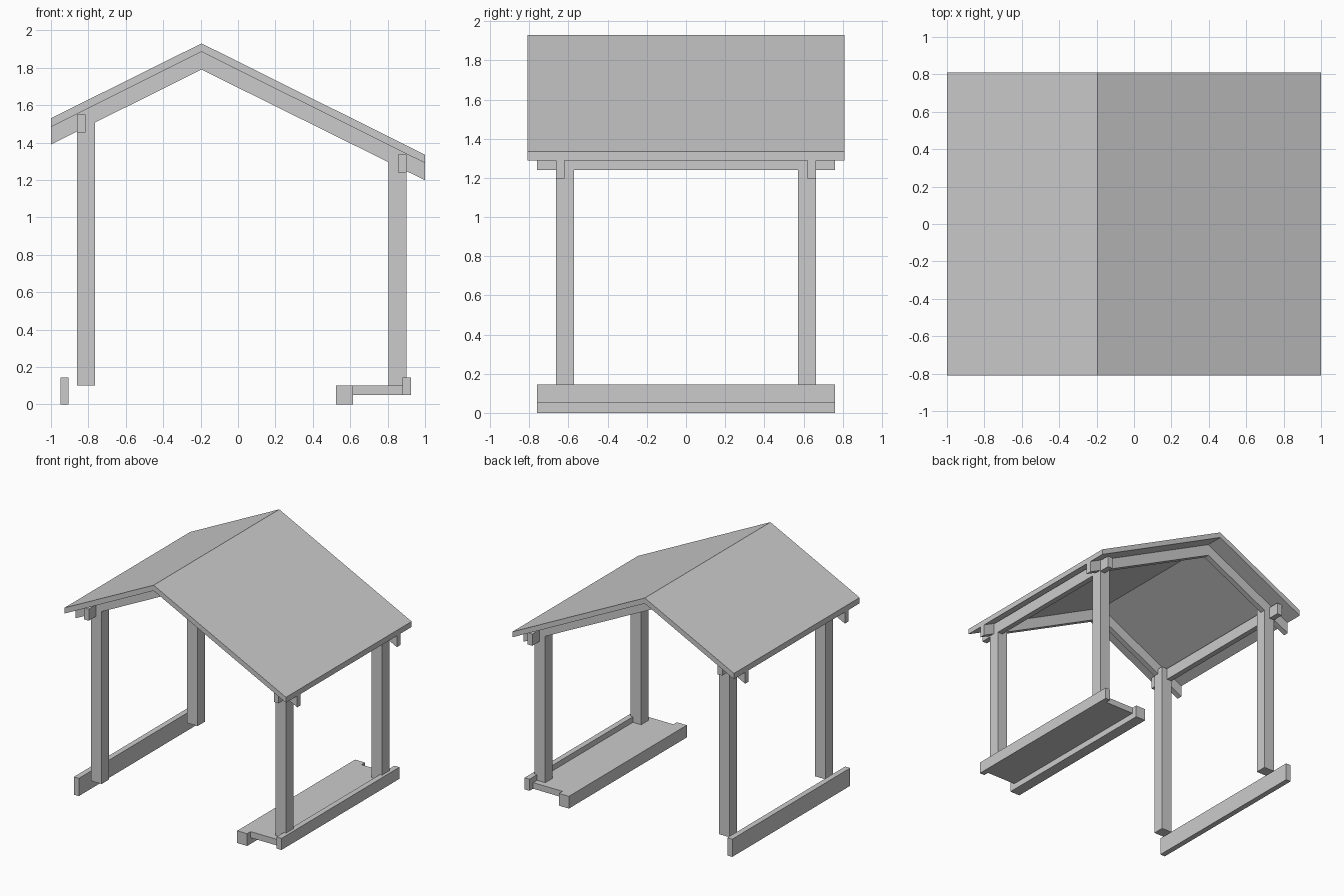
import bpy, bmesh

if "Cube" in bpy.data.objects:
    bpy.data.objects.remove(bpy.data.objects["Cube"])


def extrude(name, pts, y0, y1):
    """Prism from an x-z outline, extruded along y."""
    bm = bmesh.new()
    face = bm.faces.new([bm.verts.new((x, y0, z)) for x, z in pts])
    ext = bmesh.ops.extrude_face_region(bm, geom=[face])
    verts = [g for g in ext["geom"] if isinstance(g, bmesh.types.BMVert)]
    bmesh.ops.translate(bm, verts=verts, vec=(0, y1 - y0, 0))
    bmesh.ops.recalc_face_normals(bm, faces=bm.faces)
    mesh = bpy.data.meshes.new(name)
    bm.to_mesh(mesh)
    bm.free()
    ob = bpy.data.objects.new(name, mesh)
    bpy.context.collection.objects.link(ob)
    return ob


def box(name, x0, x1, z0, z1, half_y):
    return extrude(name, [(x0, z0), (x1, z0), (x1, z1), (x0, z1)], -half_y, half_y)


def mirror_y(ob):
    ob.modifiers.new("mirror", "MIRROR").use_axis = (False, True, False)


def gable(top, bottom):
    """Bent band: heights at left eave, ridge and right eave."""
    xs = (-1.0, -0.195, 1.0)
    return list(zip(xs, top)) + list(zip(xs, bottom))[::-1]


# Roof panel and the rafters under it
soffit = (1.483, 1.885, 1.29)
extrude("roof", gable((1.53, 1.93, 1.335), soffit), -0.81, 0.81)
mirror_y(extrude("rafter", gable(soffit, (1.39, 1.79, 1.198)), 0.62, 0.665))

# Posts with the top notched for the eave beams
for side, outer, s, top in (("left", -0.86, 1, 1.55), ("right", 0.90, -1, 1.335)):
    mid, inner = outer + s * 0.045, outer + s * 0.095
    profile = [(outer, 0.1), (inner, 0.1), (inner, top), (mid, top),
               (mid, top - 0.095), (outer, top - 0.095)]
    mirror_y(extrude(side + "_post", profile, 0.572, 0.665))
    box(side + "_eave_beam", min(outer, mid), max(outer, mid), top - 0.095, top, 0.76)

# Base boards and step
box("left_base_board", -0.95, -0.905, 0, 0.145, 0.76)
box("right_base_board", 0.88, 0.925, 0.05, 0.145, 0.76)
box("step_beam", 0.525, 0.615, 0, 0.1, 0.76)
box("deck", 0.615, 0.88, 0.05, 0.1, 0.715)
